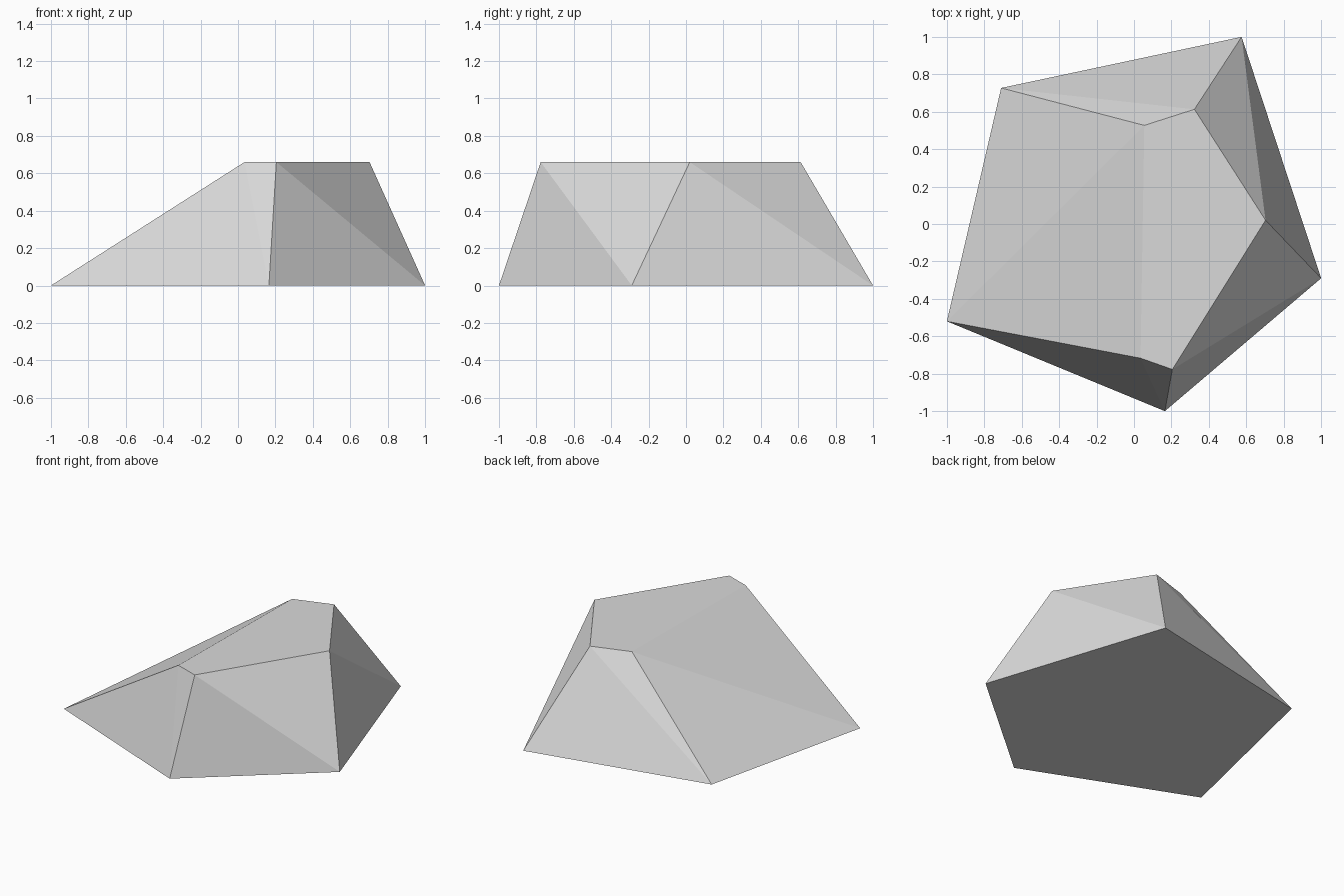
import bpy
import bmesh

cube = bpy.data.objects.get("Cube")
if cube:
    bpy.data.objects.remove(cube, do_unlink=True)

# Stone colour
stone = bpy.data.materials.new("stone grey")
stone.use_nodes = True
grey = (0.7, 0.7, 0.7, 1.0)
stone.diffuse_color = grey
stone.node_tree.nodes["Principled BSDF"].inputs["Base Color"].default_value = grey

# Five-sided outlines of the foot and the flat top, counter-clockwise from the left corner
HEIGHT = 0.66
foot = [(-1, -0.52), (0.165, -1), (1, -0.29), (0.575, 1), (-0.71, 0.727)]
crown = [(0.035, -0.717), (0.205, -0.777), (0.703, 0.02), (0.323, 0.613), (0.055, 0.527)]

bm = bmesh.new()
low = [bm.verts.new((x, y, 0)) for x, y in foot]
high = [bm.verts.new((x, y, HEIGHT)) for x, y in crown]
bm.faces.new(low[::-1])
bm.faces.new(high)

# Sloping sides, each folded outwards along its diagonal
for i in range(len(low)):
    j = (i + 1) % len(low)
    bm.faces.new((low[i], low[j], high[i]))
    bm.faces.new((low[j], high[j], high[i]))

mesh = bpy.data.meshes.new("rock")
bm.to_mesh(mesh)
bm.free()
mesh.materials.append(stone)
rock = bpy.data.objects.new("rock", mesh)
bpy.context.collection.objects.link(rock)
